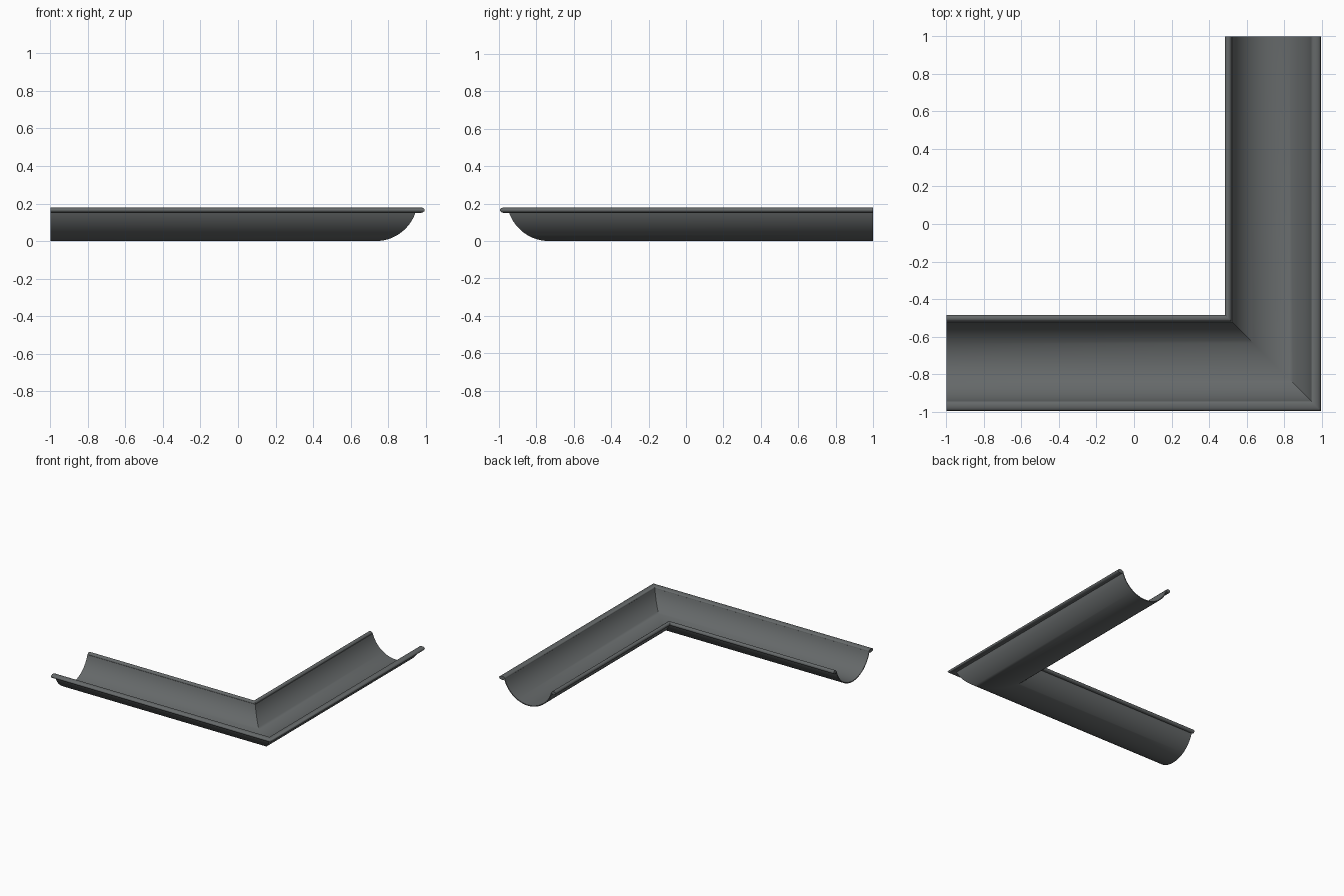
import bpy, bmesh
from math import sin, cos, pi, radians

cube = bpy.data.objects.get("Cube")
if cube:
    bpy.data.objects.remove(cube, do_unlink=True)

grey = bpy.data.materials.new("dark grey metal")
grey.use_nodes = True
colour = (0.13, 0.14, 0.142, 1)
grey.diffuse_color = colour
grey.node_tree.nodes["Principled BSDF"].inputs["Base Color"].default_value = colour


def sweep_corner(name, profile):
    """Sweep a closed (offset, height) profile along both arms, mitred at the corner."""
    bm = bmesh.new()
    rings = [
        [bm.verts.new((-1, -p, z)) for p, z in profile],
        [bm.verts.new((p, -p, z)) for p, z in profile],
        [bm.verts.new((p, 1, z)) for p, z in profile],
    ]
    n = len(profile)
    for a, b in zip(rings, rings[1:]):
        for i in range(n):
            j = (i + 1) % n
            bm.faces.new((a[i], a[j], b[j], b[i]))
    caps = [bm.faces.new(rings[0]), bm.faces.new(rings[-1])]
    bmesh.ops.recalc_face_normals(bm, faces=bm.faces)
    bmesh.ops.triangulate(bm, faces=caps)
    mesh = bpy.data.meshes.new(name)
    bm.to_mesh(mesh)
    bm.free()
    mesh.materials.append(grey)
    obj = bpy.data.objects.new(name, mesh)
    bpy.context.collection.objects.link(obj)
    bpy.ops.object.select_all(action="DESELECT")
    obj.select_set(True)
    bpy.context.view_layer.objects.active = obj
    bpy.ops.object.shade_smooth_by_angle(angle=radians(40))
    return obj


def ellipse(p, z, rp, rz, sides=16):
    return [(p + rp * cos(2 * pi * i / sides), z + rz * sin(2 * pi * i / sides))
            for i in range(sides)]


def arc(radius, steps=28, half=radians(74)):
    angles = [-half + 2 * half * i / steps for i in range(steps + 1)]
    return [(0.733 + radius * sin(a), 0.225 - radius * cos(a)) for a in angles]


# Thin open trough
sweep_corner("gutter_trough", arc(0.225) + arc(0.218)[::-1])

# Rolled rims along both edges
sweep_corner("outer_rim_bead", ellipse(0.969, 0.165, 0.026, 0.015))
sweep_corner("inner_rim_bead", ellipse(0.502, 0.165, 0.017, 0.015))
